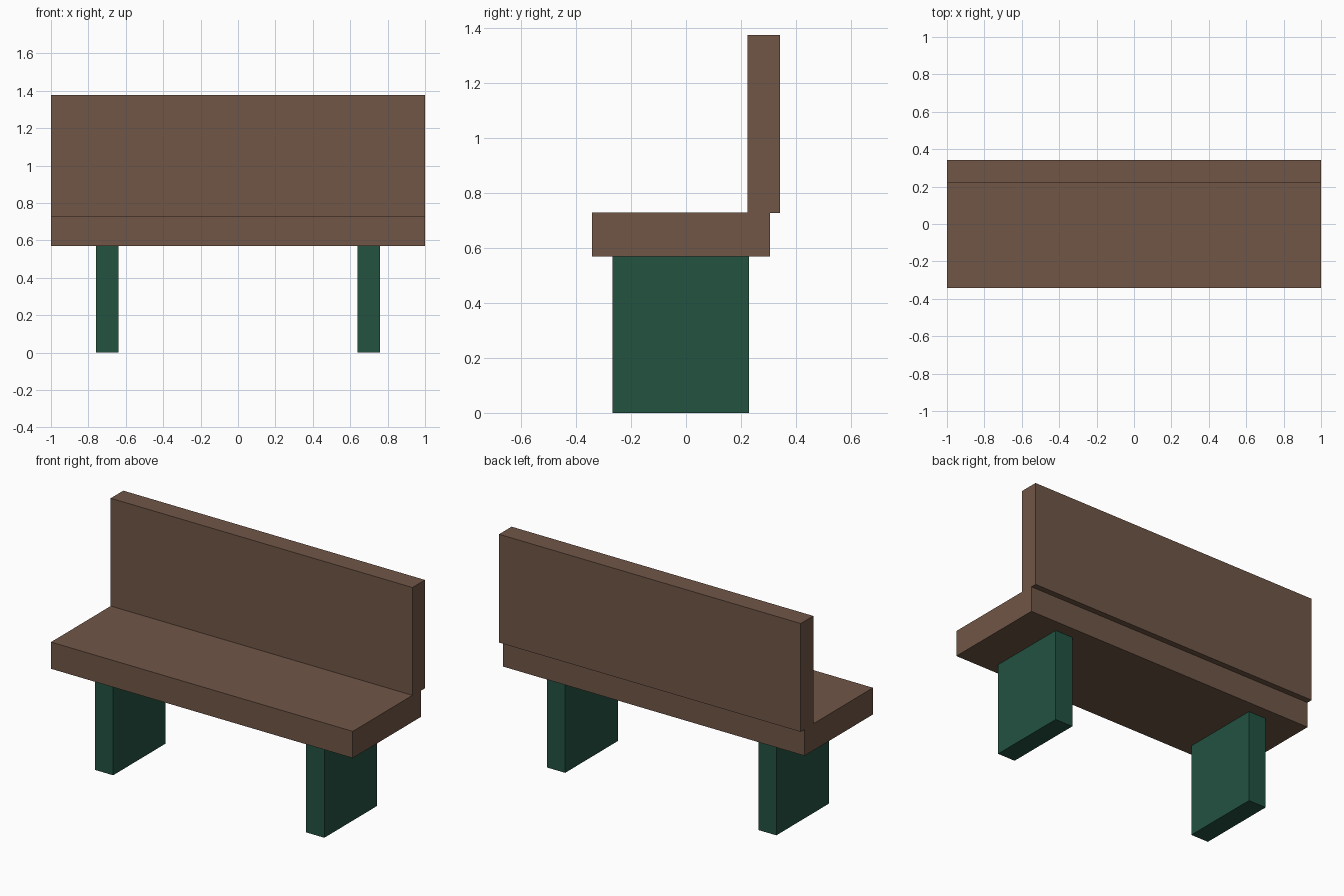
import bpy

if "Cube" in bpy.data.objects:
    bpy.data.objects.remove(bpy.data.objects["Cube"])


def srgb(r, g, b):
    # 8-bit sRGB to linear
    f = lambda c: c / 12.92 if c <= 0.04045 else ((c + 0.055) / 1.055) ** 2.4
    return (f(r / 255), f(g / 255), f(b / 255), 1.0)


def material(name, color):
    m = bpy.data.materials.new(name)
    m.diffuse_color = color
    m.use_nodes = True
    m.node_tree.nodes["Principled BSDF"].inputs["Base Color"].default_value = m.diffuse_color
    return m


def box(name, mat, x, y, z):
    # Axis-aligned box from (min, max) ranges
    ranges = (x, y, z)
    bpy.ops.mesh.primitive_cube_add(size=1)
    ob = bpy.context.object
    ob.name = name
    ob.location = [(a + b) / 2 for a, b in ranges]
    ob.scale = [b - a for a, b in ranges]
    bpy.ops.object.transform_apply(location=False, rotation=False, scale=True)
    ob.data.materials.append(mat)
    return ob


wood = material("brown wood", srgb(112, 86, 70))
green = material("dark green", srgb(34, 82, 64))

# Seat plank and upright backrest overhanging its rear edge
box("seat", wood, (-1, 1), (-0.342, 0.306), (0.57, 0.73))
box("backrest", wood, (-1, 1), (0.223, 0.342), (0.727, 1.376))

# Slab legs, one each side
for side, label in ((-1, "left_leg"), (1, "right_leg")):
    cx = side * 0.70
    box(label, green, (cx - 0.06, cx + 0.06), (-0.268, 0.23), (0, 0.572))
